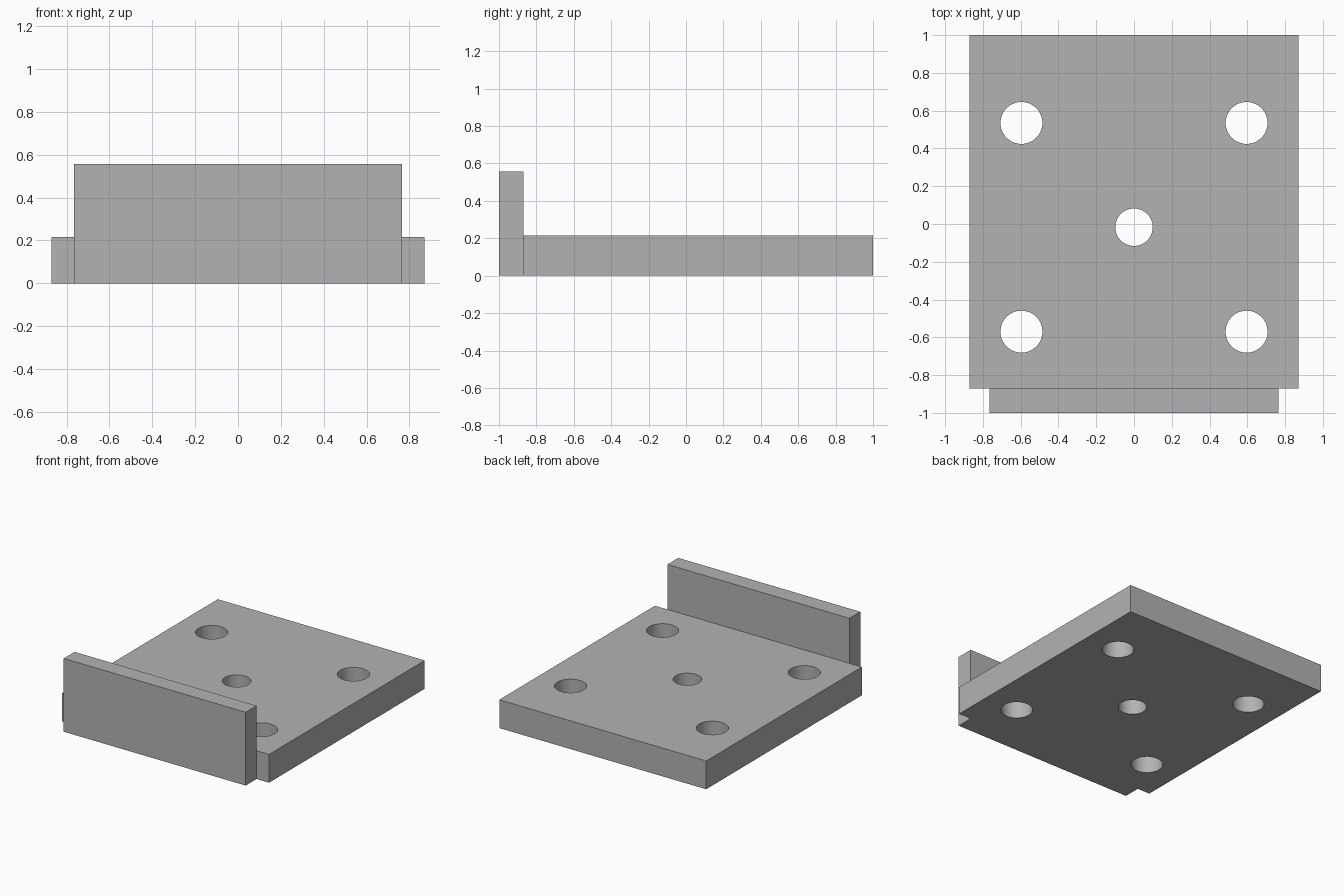
import bpy
import math

if "Cube" in bpy.data.objects:
    bpy.data.objects.remove(bpy.data.objects["Cube"])

grey = bpy.data.materials.new("plain grey")
grey.diffuse_color = (0.45, 0.45, 0.45, 1)
grey.use_nodes = True
grey.node_tree.nodes["Principled BSDF"].inputs["Base Color"].default_value = grey.diffuse_color


def box(name, low, high):
    """Box between two opposite corners."""
    centre = [(a + b) / 2 for a, b in zip(low, high)]
    bpy.ops.mesh.primitive_cube_add(size=1, location=centre)
    ob = bpy.context.object
    ob.name = name
    ob.scale = [b - a for a, b in zip(low, high)]
    bpy.ops.object.transform_apply(location=True, rotation=False, scale=True)
    ob.data.materials.append(grey)
    return ob


def combine(target, tool, operation):
    """Apply a boolean to the target and discard the tool."""
    mod = target.modifiers.new(operation.lower(), 'BOOLEAN')
    mod.operation = operation
    mod.solver = 'EXACT'
    mod.object = tool
    bpy.context.view_layer.objects.active = target
    bpy.ops.object.modifier_apply(modifier=mod.name)
    bpy.data.objects.remove(tool, do_unlink=True)


# Base plate with the upright front wall fused to its edge
plate = box("mounting_plate", (-0.87, -0.87, 0), (0.87, 1.0, 0.215))
wall = box("front_wall", (-0.765, -1.0, 0), (0.765, -0.87, 0.557))
combine(plate, wall, 'UNION')

# Four corner holes and a slightly smaller centre hole
holes = [(x, y, 0.111) for x in (-0.596, 0.596) for y in (-0.57, 0.535)]
holes.append((0, -0.017, 0.099))
for x, y, radius in holes:
    bpy.ops.mesh.primitive_cylinder_add(vertices=64, radius=radius, depth=1,
                                        location=(x, y, 0.1))
    cutter = bpy.context.object
    cutter.name = "hole_cutter"
    cutter.hide_render = True
    cutter.data.materials.append(grey)
    combine(plate, cutter, 'DIFFERENCE')

# Smooth hole walls, crisp edges
bpy.ops.object.select_all(action='DESELECT')
plate.select_set(True)
bpy.context.view_layer.objects.active = plate
bpy.ops.object.shade_smooth_by_angle(angle=math.radians(30))
